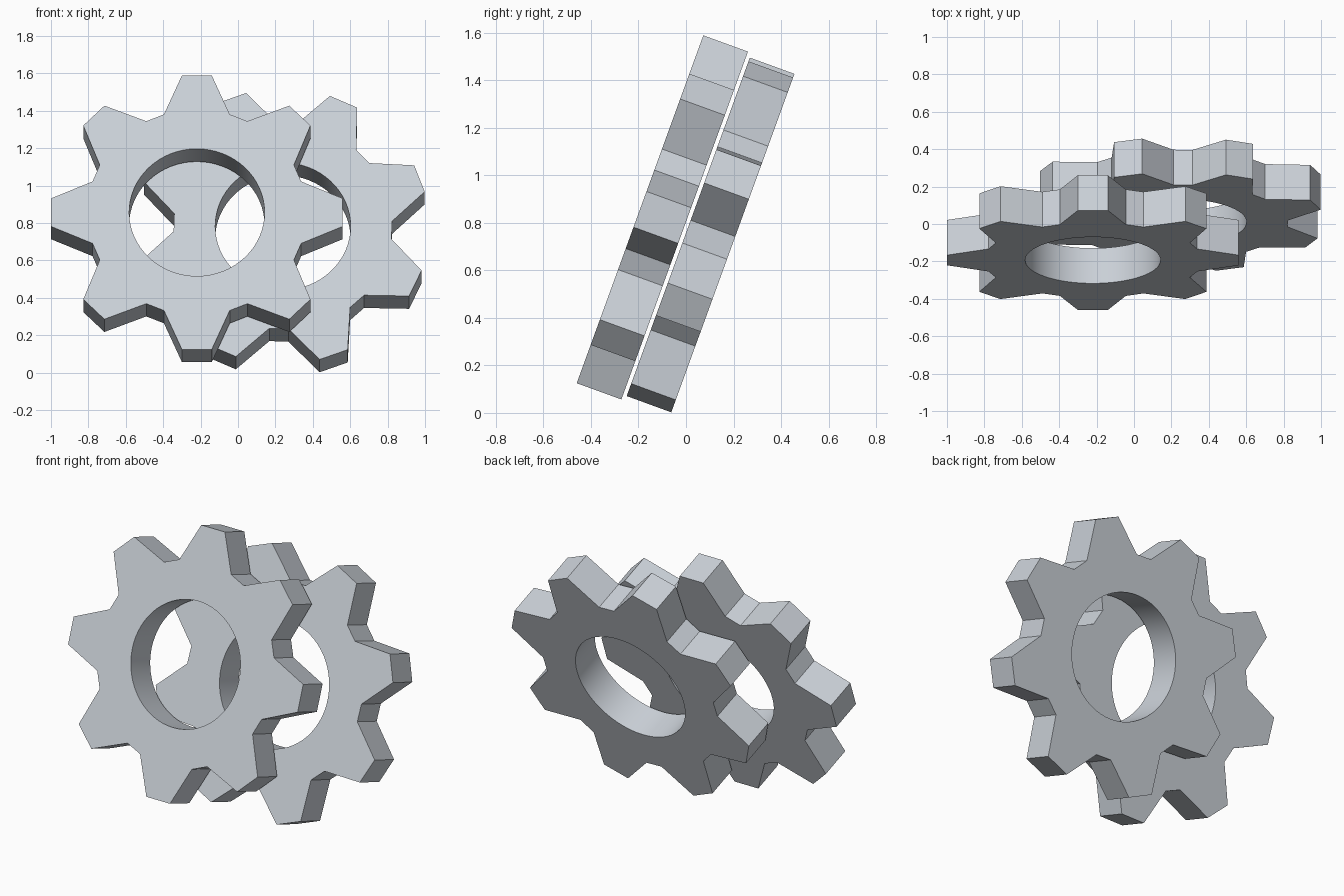
import bpy
import bmesh
from math import cos, sin, radians, pi
from mathutils import Matrix, Vector

cube = bpy.data.objects.get("Cube")
if cube:
    bpy.data.objects.remove(cube, do_unlink=True)

TEETH = 8
TIP_R, TIP_HALF = 0.783, radians(5.86)
ROOT_R, ROOT_HALF = 0.585, radians(17.5)
HOLE_R, HOLE_SIDES = 0.362, 64
THICK = 0.2
TILT = Matrix.Rotation(radians(70), 4, 'X')   # gears lean back by 20 degrees

steel = bpy.data.materials.new("light_steel_grey")
steel.use_nodes = True
colour = (0.60, 0.64, 0.69, 1)
steel.diffuse_color = colour
steel.node_tree.nodes["Principled BSDF"].inputs["Base Color"].default_value = colour


def polar(radius, angle):
    """Point measured clockwise from the top."""
    return Vector((radius * sin(angle), radius * cos(angle), 0))


def add_loop(bm, points):
    verts = [bm.verts.new(p) for p in points]
    return [bm.edges.new((v, verts[i - 1])) for i, v in enumerate(verts)]


def make_gear(name, centre, turn):
    bm = bmesh.new()
    # toothed outline
    outline = []
    for i in range(TEETH):
        a = turn + i * 2 * pi / TEETH
        outline += [polar(ROOT_R, a - ROOT_HALF), polar(TIP_R, a - TIP_HALF),
                    polar(TIP_R, a + TIP_HALF), polar(ROOT_R, a + ROOT_HALF)]
    # round bore
    bore = [polar(HOLE_R, i * 2 * pi / HOLE_SIDES) for i in range(HOLE_SIDES)]
    edges = add_loop(bm, outline) + add_loop(bm, bore)
    bmesh.ops.triangle_fill(bm, edges=edges, use_beauty=True)
    # thickness
    result = bmesh.ops.extrude_face_region(bm, geom=bm.faces[:])
    moved = [g for g in result["geom"] if isinstance(g, bmesh.types.BMVert)]
    bmesh.ops.translate(bm, verts=moved, vec=(0, 0, THICK))
    bmesh.ops.recalc_face_normals(bm, faces=bm.faces[:])

    mesh = bpy.data.meshes.new(name)
    bm.to_mesh(mesh)
    bm.free()
    mesh.materials.append(steel)
    obj = bpy.data.objects.new(name, mesh)
    bpy.context.collection.objects.link(obj)
    obj.matrix_world = TILT @ Matrix.Translation(centre)
    # smooth bore, crisp teeth
    bpy.ops.object.select_all(action='DESELECT')
    obj.select_set(True)
    bpy.context.view_layer.objects.active = obj
    bpy.ops.object.shade_smooth_by_angle(angle=radians(25))
    return obj


# centres are given in the tilted plane: across, up the slope, towards the front
make_gear("front_gear", (-0.22, 0.739, 0.275), 0)
make_gear("rear_gear", (0.24, 0.739, 0.059), radians(24.6))
